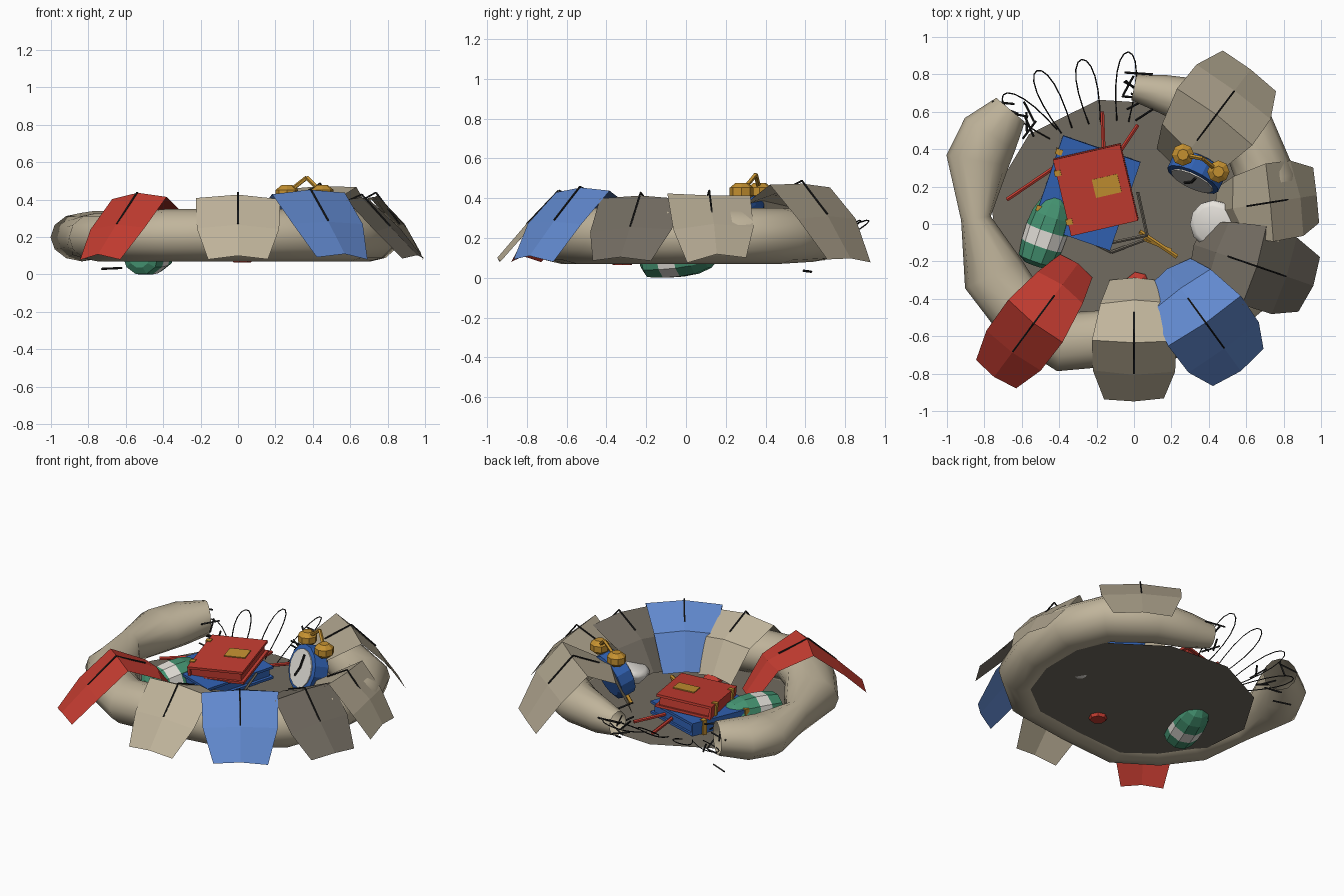
import bpy, bmesh, math, random
from mathutils import Vector, Matrix, Euler

if "Cube" in bpy.data.objects:
    bpy.data.objects.remove(bpy.data.objects["Cube"])

random.seed(4)

def mat(name, r, g, b):
    m = bpy.data.materials.new(name)
    m.diffuse_color = (r, g, b, 1)
    m.use_nodes = True
    m.node_tree.nodes["Principled BSDF"].inputs["Base Color"].default_value = m.diffuse_color
    return m

TAN = mat("tan", .53, .46, .33)
OLIVE = mat("olive", .42, .365, .265)
TAUPE = mat("taupe", .17, .15, .12)
FLOOR = mat("floor_grey", .165, .145, .115)
RED = mat("red", .55, .045, .03)
BLUE = mat("blue", .12, .25, .62)
DEEP = mat("deep_blue", .03, .12, .45)
GOLD = mat("gold", .55, .28, .03)
GREEN = mat("green", .06, .30, .17)
WHITE = mat("white", .8, .77, .72)
BLACK = mat("black", .015, .015, .015)

def finish(name, bm, *mats, smooth=False, fix=True):
    if fix:
        bmesh.ops.recalc_face_normals(bm, faces=bm.faces)
    me = bpy.data.meshes.new(name)
    bm.to_mesh(me)
    bm.free()
    for m in mats:
        me.materials.append(m)
    for p in me.polygons:
        p.use_smooth = smooth
    ob = bpy.data.objects.new(name, me)
    bpy.context.collection.objects.link(ob)
    return ob

def box(name, size, M, m):
    bm = bmesh.new()
    bmesh.ops.create_cube(bm, size=1, matrix=M @ Matrix.Diagonal((*size, 1)))
    return finish(name, bm, m)

def sticks(name, pts, r, m, sides=5):
    """Chain of thin cylinders through the points."""
    bm = bmesh.new()
    for a, b in zip(pts, pts[1:]):
        a, b = Vector(a), Vector(b)
        q = (b - a).to_track_quat('Z', 'Y').to_matrix().to_4x4()
        bmesh.ops.create_cone(bm, cap_ends=True, segments=sides, radius1=r, radius2=r,
                              depth=(b - a).length, matrix=Matrix.Translation((a + b) / 2) @ q)
    return finish(name, bm, m)

def lathe(name, prof, M, m, seg=10, smooth=False, checks=None):
    """Revolve (radius, z) points around local z, optional colour bands."""
    bm = bmesh.new()
    rings = [[bm.verts.new(M @ Vector((r * math.cos(t), r * math.sin(t), z)))
              for t in (2 * math.pi * i / seg for i in range(seg))] for r, z in prof]
    for k, (a, b) in enumerate(zip(rings, rings[1:])):
        for i in range(seg):
            j = (i + 1) % seg
            f = bm.faces.new((a[i], a[j], b[j], b[i]))
            f.material_index = checks[k] if checks else 0
    bm.faces.new(rings[0])
    bm.faces.new(rings[-1])
    return finish(name, bm, *m, smooth=smooth)

# Padded rim: open C-shaped tube (x, y, z, half width, half height)
path = [(-.66, .61, .23, .10, .11), (-.77, .48, .21, .16, .13), (-.835, .34, .2, .17, .13),
        (-.845, .03, .2, .08, .11), (-.75, -.27, .2, .17, .13), (-.60, -.48, .2, .16, .13),
        (-.38, -.63, .21, .16, .14), (0, -.60, .21, .15, .14), (.36, -.55, .21, .15, .14),
        (.60, -.36, .21, .14, .14), (.70, -.08, .21, .14, .14), (.71, .24, .21, .16, .14),
        (.61, .48, .21, .16, .14), (.36, .64, .21, .14, .13), (.14, .70, .2, .10, .11),
        (.0, .73, .2, .07, .08)]
bm = bmesh.new()
rings = []
for i, (x, y, z, w, h) in enumerate(path):
    a, b = path[max(i - 1, 0)], path[min(i + 1, len(path) - 1)]
    s = Vector((b[1] - a[1], a[0] - b[0], 0)).normalized()
    rings.append([bm.verts.new(Vector((x, y, z)) + s * w * math.cos(t) + Vector((0, 0, h * math.sin(t))))
                  for t in (2 * math.pi * k / 12 for k in range(12))])
for a, b in zip(rings, rings[1:]):
    for k in range(12):
        bm.faces.new((a[k], a[(k + 1) % 12], b[(k + 1) % 12], b[k]))
finish("padded_rim", bm, TAN, smooth=True)

# Floor sheet
bm = bmesh.new()
bmesh.ops.create_circle(bm, cap_ends=True, segments=11, radius=1,
                        matrix=Matrix.Translation((-.03, 0, .085)) @ Matrix.Rotation(math.radians(176), 4, 'Z'))
for v in bm.verts:
    v.co.x, v.co.y = -.03 + (v.co.x + .03) * .75, v.co.y * .68
finish("floor_sheet", bm, FLOOR)

# Fabric flaps folded over the rim: radial profile (r, z, half width)
FLAP = [(.30, .11, .13), (.42, .31, .18), (.62, .41, .225), (.79, .245, .22), (.93, .085, .16)]

def flap(name, az, m, dr=0, dz=0, wide=1.0, rough=.008, k=1.0, off=0):
    """Flap at azimuth az; k stretches radially, off shifts it sideways."""
    c, s = math.cos(math.radians(az)), math.sin(math.radians(az))
    pos = lambda r, t, z: Vector((r * c - t * s, r * s + t * c, z))
    bm = bmesh.new()
    rows = []
    for r, z, w in FLAP:
        row = []
        for u in (-1, 0, 1):
            rr = r * k + dr + random.uniform(-rough, rough)
            zz = z + .02 * (1 - abs(u)) + random.uniform(-rough, rough) + (dz if z > .2 else 0)
            if u == 0:
                rr += .02 if r > .5 else -.02
            row.append(bm.verts.new(pos(rr, u * w * wide + off, max(zz, .075))))
        rows.append(row)
    for a, b in zip(rows, rows[1:]):
        for i in range(2):
            bm.faces.new((a[i], b[i], b[i + 1], a[i + 1]))
    finish(name, bm, m, fix=False)
    # Seam line from ridge down the outside
    P = [(.47, .365), (.64, .438), (.80, .27)]
    sticks(name + "_seam", [pos(r * k + dr, off, z + dz) for r, z in P], .005, BLACK)

flap("red_flap", -126.5, RED, dr=.03, wide=.82, k=1.13, off=-.115)
flap("front_tan_flap", -90, TAN)
flap("blue_flap", -54, BLUE, dr=.02, dz=.02, wide=1.05)
flap("dark_flap", -19, TAUPE, dr=.06, dz=-.01, wide=.98)
flap("right_tan_flap", 9, OLIVE, dr=.235, wide=.93, rough=.018, k=.8)
flap("back_tan_flap", 53, OLIVE, dr=.09, dz=.05, wide=1.12)

# Two stacked books with covers, pages, spine and gold fittings
def book(name, loc, rot, w, l, t, m):
    M = Matrix.Translation(loc) @ Euler([math.radians(a) for a in rot]).to_matrix().to_4x4()
    T = lambda x, y, z: M @ Matrix.Translation((x, y, z))
    for k, sgn in (("top", 1), ("bottom", -1)):
        box(f"{name}_{k}_cover", (w, l, .016), T(0, 0, sgn * (t / 2 - .008)), m)
    box(name + "_pages", (w - .03, l - .03, t - .03), T(-.005, 0, 0), m)
    box(name + "_spine", (.016, l, t), T(-w / 2, 0, 0), m)
    for y in (-.32, .32):
        box(name + "_gold_band", (.035, .03, t + .012), T(-w / 2, y * l, 0), GOLD)
    return T

book("blue_book", (-.25, .165, .145), (2, 1, -19), .43, .50, .085, DEEP)
T = book("red_book", (-.2, .185, .23), (5, -4, 13), .36, .42, .085, RED)
box("red_book_plate", (.14, .10, .008), T(.06, .01, .045), GOLD)

# Striped cushion, poking below the floor
axis = Vector((.13, .38, .04)).to_track_quat('Z', 'Y').to_matrix().to_4x4()
M = Matrix.Translation((-.465, -.03, .115)) @ axis
lathe("striped_cushion", [(.06, -.20), (.1, -.175), (.112, -.09), (.115, 0), (.108, .08), (.085, .15), (.04, .2)],
      M, (GREEN, WHITE), seg=10, checks=[0, 0, 1, 0, 0, 0])

# Alarm clock: local z is the face direction, local y is up
face = Vector((-.42, -.85, .30)).normalized()
side = Vector((.9, -.43, 0)).normalized()
up = face.cross(side)
if up.z < 0:
    up, side = -up, -side
C = Matrix((side, up, face)).transposed().to_4x4()
C.translation = (.335, .28, .275)
at = lambda x, y, z: C @ Vector((x, y, z))
lathe("clock_body", [(.12, -.06), (.15, -.045), (.15, .05), (.125, .055)], C, (DEEP,), seg=14)
lathe("clock_face", [(.122, .05), (.122, .062)], C, (WHITE,), seg=14)
sticks("clock_hands", [at(-.03, -.06, .066), at(0, 0, .066), at(.01, .09, .066)], .008, BLACK)
for sx in (-1, 1):
    B = Matrix.Translation(at(sx * .105, .165, 0))
    lathe("clock_bell", [(.03, -.045), (.06, -.02), (.06, .02), (.03, .045)], B, (GOLD,), seg=8)
    sticks("clock_foot", [at(sx * .07, -.12, 0), at(sx * .11, -.18, 0)], .015, GOLD)
sticks("clock_handle", [at(-.09, .18, 0), at(0, .255, 0), at(.09, .18, 0)], .012, GOLD)

# White cup half hidden by the right flap
M = Matrix.Translation((.43, 0, .18)) @ Euler((.15, -.25, 0)).to_matrix().to_4x4()
lathe("white_cup", [(.05, -.09), (.10, -.055), (.13, 0), (.13, .02), (.10, .035)], M, (WHITE,), seg=12, smooth=True)

# Pencils, bent wire and a loose scrap
for i, (a, b) in enumerate([((-.17, .60, .13), (-.16, .33, .15)), ((.02, .53, .13), (-.12, .32, .15)),
                            ((-.68, .13, .13), (-.40, .32, .15))]):
    sticks(f"red_pencil_{i}", [a, b], .012, RED, 6)
sticks("gold_pencil", [(.03, -.04, .13), (.23, -.175, .11)], .014, GOLD, 6)
sticks("gold_pencil_fork", [(.05, -.08, .12), (.2, -.14, .11)], .01, GOLD, 6)
sticks("bent_wire", [(.02, .17, .2), (.07, -.06, .16), (-.12, -.10, .15), (-.27, -.05, .13), (-.24, -.09, .11),
                     (-.12, -.15, .11), (.07, -.08, .12)], .009, TAUPE)
lathe("red_scrap", [(.05, -.04), (.065, 0), (.03, .03)], Matrix.Translation((.02, -.32, .105)), (RED,), seg=7)

# Sprung wire loops in the torn gap
loops = [((-.43, .48), (-.70, .69), .10), ((-.36, .50), (-.52, .82), .18),
         ((-.21, .54), (-.28, .88), .24), ((-.06, .55), (-.03, .92), .24)]
for i, (a, b, h) in enumerate(loops):
    a, b = Vector(a), Vector(b)
    d = b - a
    n = Vector((-d.y, d.x)).normalized()
    pts = []
    for k in range(13):
        t = k / 12
        s = math.sin(math.pi * t)
        q = a + d * s + n * (.09 * math.cos(math.pi * t) * (.35 + .65 * s))
        pts.append((q.x, q.y, .10 + h * s * (.55 + .45 * t)))
    sticks(f"wire_loop_{i}", pts, .0035, BLACK, 4)

# Broken stitches at both rim ends
for name, c, z0 in (("left", (-.62, .58), .2), ("right", (.01, .67), .17)):
    for i in range(7):
        p = Vector((c[0] + random.uniform(-.08, .08), c[1] + random.uniform(-.1, .1), z0 + random.uniform(-.09, .1)))
        d = Vector((random.uniform(-1, 1), random.uniform(-1, 1), random.uniform(-.5, .5))).normalized() * .06
        sticks(f"{name}_stitch_{i}", [p - d, p + d], .006, BLACK, 4)
sticks("fallen_stitch", [(-.73, .63, .03), (-.62, .59, .035)], .006, BLACK, 4)
sticks("right_top_stitch", [(-.05, .81, .25), (.1, .8, .24)], .006, BLACK, 4)
